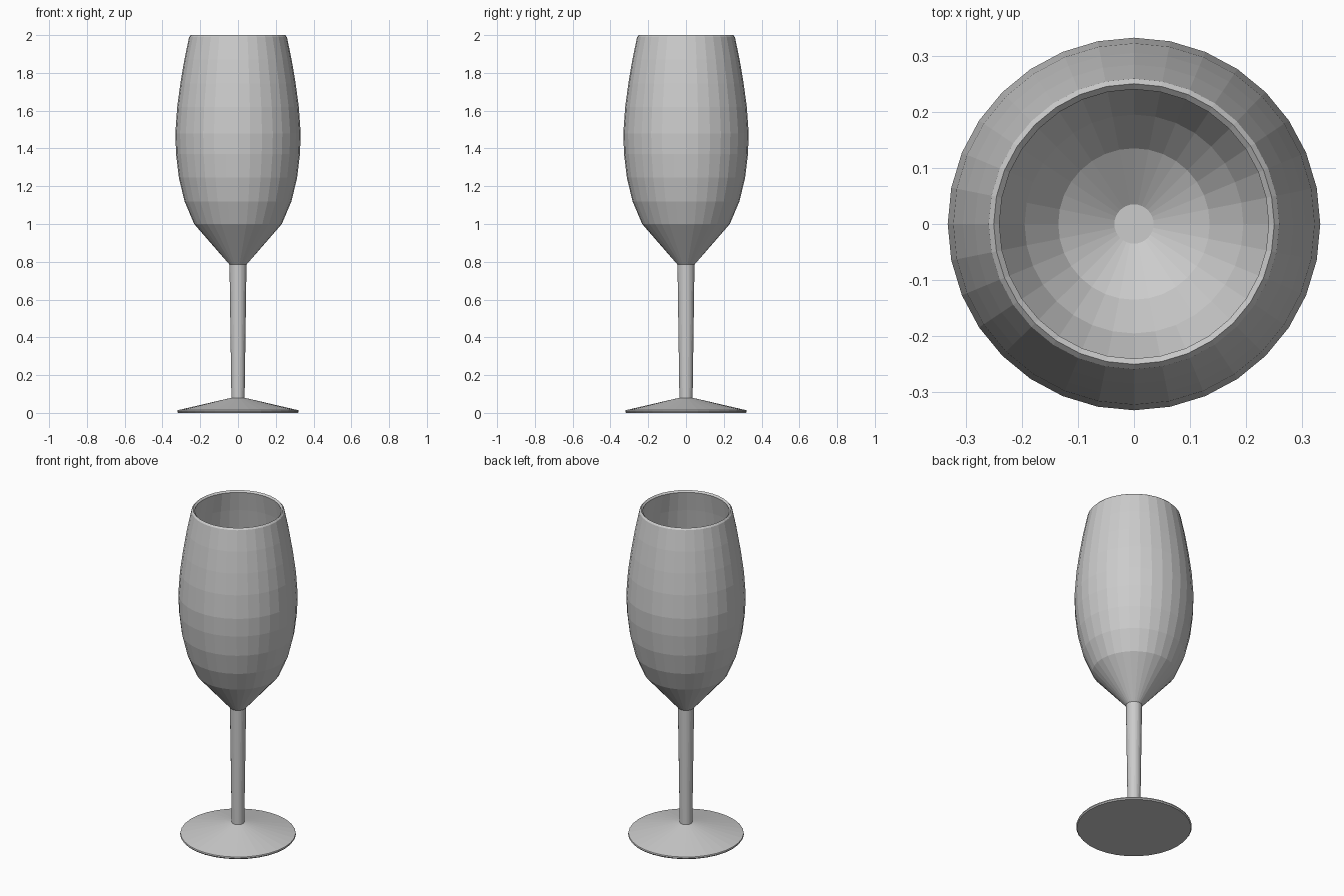
import bpy, bmesh
from math import cos, sin, tau

if "Cube" in bpy.data.objects:
    bpy.data.objects.remove(bpy.data.objects["Cube"])

SIDES = 32


def lathe(name, profile):
    """Revolve (radius, z) points about z; radius 0 closes to a single point."""
    bm = bmesh.new()
    rings = []
    for r, z in profile:
        if r == 0:
            rings.append([bm.verts.new((0, 0, z))] * SIDES)
        else:
            rings.append([bm.verts.new((r * cos(tau * i / SIDES), r * sin(tau * i / SIDES), z))
                          for i in range(SIDES)])
    for a, b in zip(rings, rings[1:]):
        for i in range(SIDES):
            j = (i + 1) % SIDES
            corners = list(dict.fromkeys((a[i], a[j], b[j], b[i])))
            bm.faces.new(corners)
    mesh = bpy.data.meshes.new(name)
    bm.to_mesh(mesh)
    bm.free()
    obj = bpy.data.objects.new(name, mesh)
    bpy.context.collection.objects.link(obj)
    return obj


# Foot: flat underside, thin rim, shallow cone
lathe("foot", [(0, 0), (0.317, 0), (0.322, 0.007), (0.32, 0.014), (0.035, 0.08)])

# Stem: slightly wider at the top
lathe("stem", [(0.035, 0.08), (0.045, 0.785)])

# Bowl: outer wall up to the ridged rim, then down the inner wall
lathe("bowl", [
    (0.045, 0.785), (0.232, 1.0), (0.283, 1.12), (0.313, 1.245), (0.328, 1.37),
    (0.332, 1.48), (0.322, 1.62), (0.305, 1.745), (0.284, 1.87), (0.259, 1.99),
    (0.25, 2.0), (0.24, 1.99),
    (0.264, 1.87), (0.285, 1.745), (0.302, 1.62), (0.311, 1.48), (0.308, 1.37),
    (0.292, 1.245), (0.255, 1.12), (0.195, 1.0), (0.135, 0.925), (0.035, 0.86), (0, 0.86),
])
